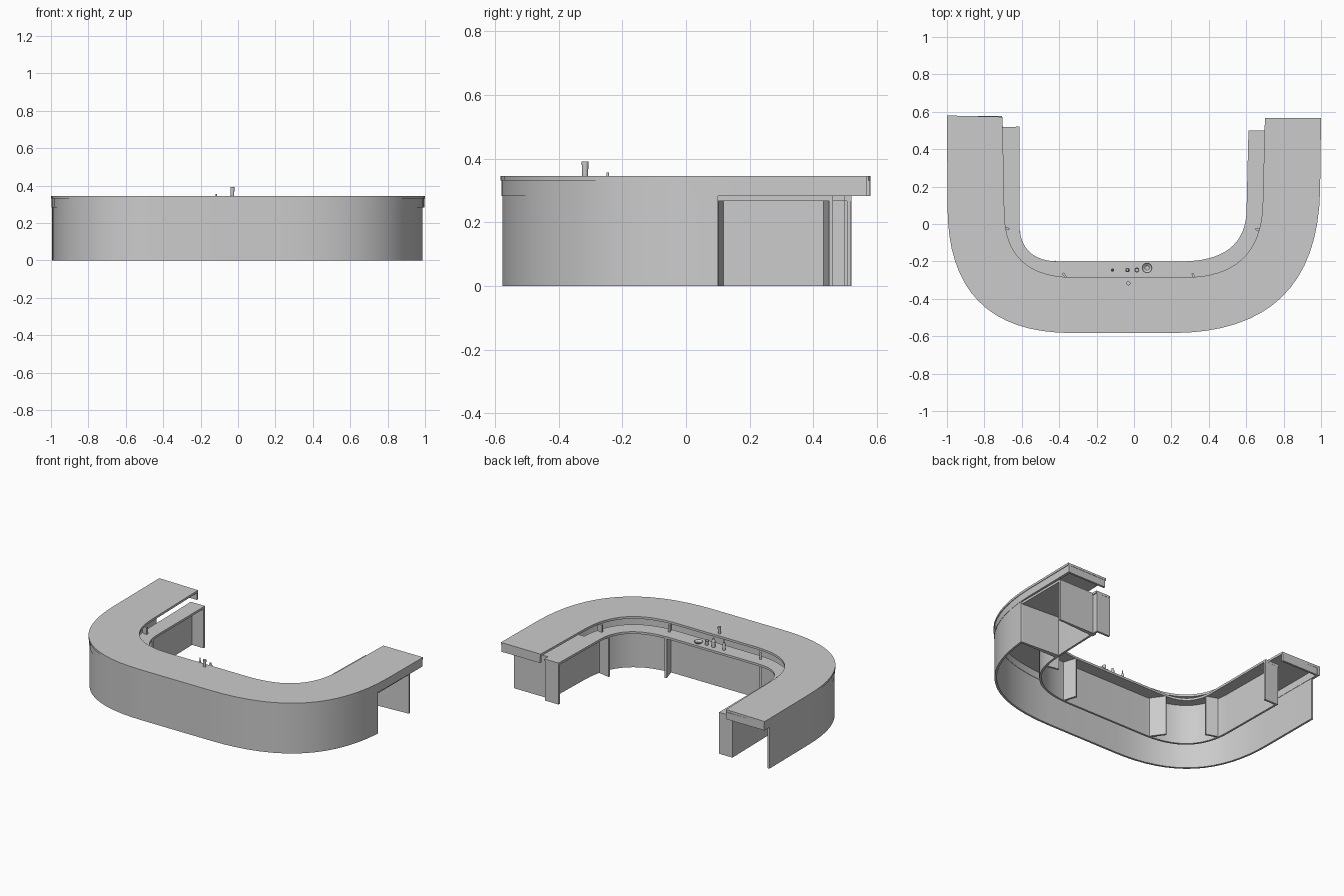
import bpy
import bmesh
import math
from mathutils import Vector

cube = bpy.data.objects.get("Cube")
if cube:
    bpy.data.objects.remove(cube)

grey = bpy.data.materials.new("plain grey")
grey.use_nodes = True
COLOUR = (0.6, 0.6, 0.6, 1)
grey.diffuse_color = COLOUR
grey.node_tree.nodes["Principled BSDF"].inputs["Base Color"].default_value = COLOUR

STEPS = 16


def finish(name, bm):
    bmesh.ops.recalc_face_normals(bm, faces=bm.faces)
    mesh = bpy.data.meshes.new(name)
    bm.to_mesh(mesh)
    bm.free()
    mesh.materials.append(grey)
    obj = bpy.data.objects.new(name, mesh)
    bpy.context.collection.objects.link(obj)
    bpy.ops.object.select_all(action="DESELECT")
    obj.select_set(True)
    bpy.context.view_layer.objects.active = obj
    bpy.ops.object.shade_smooth_by_angle(angle=math.radians(30))
    return obj


def bend(a, c, b):
    """Points along a quadratic curve from a to b, pulled towards c."""
    a, c, b = Vector(a), Vector(c), Vector(b)
    ts = [i / STEPS for i in range(STEPS + 1)]
    return [a * (1 - t) ** 2 + c * 2 * t * (1 - t) + b * t * t for t in ts]


def u_path(left, right):
    """U path; each side is (arm end, bend start, bend corner, bend end)."""
    return ([Vector(left[0])] + bend(*left[1:])
            + bend(*right[1:])[::-1] + [Vector(right[0])])


def offset(path, d):
    """Shift a path towards the inside of the U."""
    out = []
    for i, p in enumerate(path):
        t = (path[min(i + 1, len(path) - 1)] - path[max(i - 1, 0)]).normalized()
        out.append(p + Vector((-t.y, t.x)) * d)
    return out


def ribbon(name, outer, inner, z0, z1):
    """Solid band between two matching paths."""
    bm = bmesh.new()
    rings = [[bm.verts.new((p.x, p.y, z)) for p, z in
              ((a, z0), (a, z1), (b, z1), (b, z0))] for a, b in zip(outer, inner)]
    for r, s in zip(rings, rings[1:]):
        for k in range(4):
            n = (k + 1) % 4
            bm.faces.new((r[k], r[n], s[n], s[k]))
    bm.faces.new(rings[0])
    bm.faces.new(rings[-1])
    return finish(name, bm)


def board(name, p, q, thick, z0, z1, thick_end=None):
    """Upright board from p to q, optionally thicker at q."""
    p, q = Vector(p), Vector(q)
    side = Vector((p.y - q.y, q.x - p.x)).normalized() / 2
    w = thick if thick_end is None else thick_end
    return ribbon(name, [p + side * thick, q + side * w],
                  [p - side * thick, q - side * w], z0, z1)


def turned(name, x, y, z, profile):
    """Lathe a list of (radius, height) about a vertical axis."""
    bm = bmesh.new()
    n = 16
    rings = [[bm.verts.new((x + r * math.cos(i * math.tau / n),
                            y + r * math.sin(i * math.tau / n), z + h))
              for i in range(n)] for r, h in profile]
    for a, b in zip(rings, rings[1:]):
        for i in range(n):
            j = (i + 1) % n
            bm.faces.new((a[i], a[j], b[j], b[i]))
    bm.faces.new(rings[0])
    bm.faces.new(rings[-1])
    return finish(name, bm)


# Guide paths
top_outer = u_path(((-1, .58), (-.997, .1), (-1, -.583), (-.33, -.583)),
                   ((1, .567), (.995, .18), (.98, -.583), (.2, -.583)))
top_inner = u_path(((-.703, .573), (-.693, .06), (-.69, -.285), (-.32, -.285)),
                   ((.7, .567), (.688, .1), (.675, -.285), (.27, -.285)))
work_edge = u_path(((-.613, .52), (-.613, 0), (-.61, -.2), (-.4, -.2)),
                   ((.612, .5), (.602, .08), (.6, -.2), (.25, -.2)))
cabinet_line = u_path(((-.7, .52), (-.693, .06), (-.69, -.285), (-.32, -.285)),
                      ((.7, .5), (.688, .1), (.675, -.285), (.27, -.285)))

# Bar top in five slabs
seams = [0, 3, 15, 20, 31, 35]
for a, b in zip(seams, seams[1:]):
    ribbon("bar_top_slab", top_outer[a:b + 1], top_inner[a:b + 1], .331, .346)

# Outer wall, stopping short on the left arm
wall = [p for p in offset(top_outer, .006) if p.x < 0 or p.y < .1]
wall[0].y = .52
wall.append(Vector((.986, .1)))
ribbon("outer_wall", wall, offset(wall, .014), 0, .331)

# Apron under the bar top
apron = offset(top_outer, .004)
ribbon("apron", apron, offset(apron, .018), .283, .331)
for side, end in ((-1, .57), (1, .558)):
    board("end_apron", (side * .985, end), (side * .705, end), .014, .283, .331)

# Worktop and the cabinet wall below it
ribbon("worktop", offset(cabinet_line, -.02), work_edge, .268, .283)
ribbon("cabinet_wall", offset(cabinet_line, -.014), cabinet_line, 0, .27)

# Cabinet partitions, and bar top supports above them
for i in (0, 3, 16, 19, 31, 35):
    p, q = cabinet_line[i], work_edge[i].copy()
    shift = Vector((0, -.008 if i in (0, 35) else 0))
    board("partition", p + shift, q + shift, .014, 0, .27)
    if i not in (0, 35):
        board("top_support", p - (q - p) * .25, p + (q - p) * .25, .012, .283, .331)

# Open bay in the left arm
board("bay_front_panel", (.985, .094), (.69, .102), .012, 0, .283, .034)
board("bay_end_panel", (.975, .455), (.69, .446), .012, 0, .283, .03)
ribbon("bay_soffit", [Vector((.978, .1)), Vector((.978, .455))],
       [Vector((.7, .1)), Vector((.7, .455))], .268, .283)

# Small things on the counter
turned("tumbler", -.03, -.317, .346, [(.009, 0), (.011, .046)])
turned("bowl", .07, -.235, .283, [(.014, 0), (.024, .006), (.028, .014),
                                  (.025, .014), (.012, .004)])
turned("cup", .015, -.246, .283, [(.01, 0), (.013, .03), (.011, .03), (.009, .004)])
turned("jar", -.035, -.246, .283, [(.012, 0), (.012, .04), (.007, .048), (.007, .058)])
turned("bottle", -.115, -.246, .283, [(.009, 0), (.009, .04), (.004, .055), (.004, .073)])
